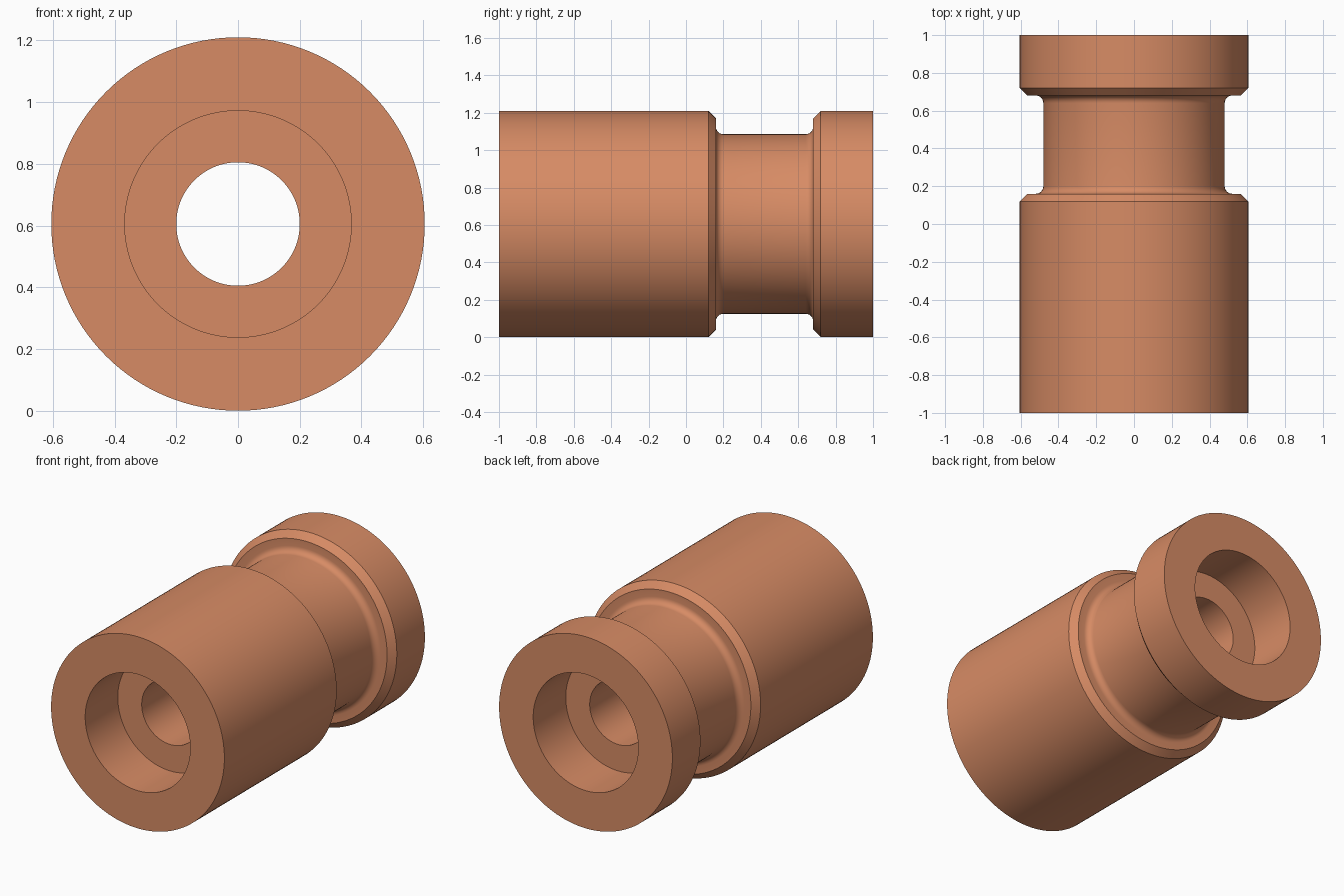
import bpy
import bmesh
from math import cos, sin, pi, radians
from mathutils import Vector

cube = bpy.data.objects.get("Cube")
if cube:
    bpy.data.objects.remove(cube, do_unlink=True)

OUTER, NECK, BORE, HOLE = 0.605, 0.48, 0.367, 0.2
CHAMFER = FILLET = 0.04
DEPTH = 0.325                        # counterbore depth at each end
GROOVE_FRONT, GROOVE_BACK = 0.16, 0.68
SEGMENTS = 128

# Copper material
copper = bpy.data.materials.new("copper")
copper.use_nodes = True
color = (0.68, 0.26, 0.13, 1)
copper.diffuse_color = color
copper.node_tree.nodes["Principled BSDF"].inputs["Base Color"].default_value = color


def fillet(y, radius, start, steps=6):
    """Quarter-circle (y, radius) points around a centre, starting at an angle."""
    return [(y + FILLET * cos(start + pi / 2 * i / steps),
             radius + FILLET * sin(start + pi / 2 * i / steps))
            for i in range(steps + 1)]


# Closed half-section as (y, radius): outside front to back, then the bore back to front
profile = [(-1, BORE), (-1, OUTER), (GROOVE_FRONT - CHAMFER, OUTER),
           (GROOVE_FRONT, OUTER - CHAMFER)]
profile += fillet(GROOVE_FRONT + FILLET, NECK + FILLET, pi)
profile += fillet(GROOVE_BACK - FILLET, NECK + FILLET, -pi / 2)
profile += [(GROOVE_BACK, OUTER - CHAMFER), (GROOVE_BACK + CHAMFER, OUTER),
            (1, OUTER), (1, BORE), (1 - DEPTH, BORE), (1 - DEPTH, HOLE),
            (DEPTH - 1, HOLE), (DEPTH - 1, BORE)]

# Revolve the section around the y axis
bm = bmesh.new()
verts = [bm.verts.new((0, y, r)) for y, r in profile]
edges = [bm.edges.new((a, b)) for a, b in zip(verts, verts[1:] + verts[:1])]
bmesh.ops.spin(bm, geom=verts + edges, cent=Vector(), axis=Vector((0, 1, 0)),
               angle=2 * pi, steps=SEGMENTS, use_duplicate=False)
bmesh.ops.remove_doubles(bm, verts=bm.verts, dist=0.0001)
bmesh.ops.recalc_face_normals(bm, faces=bm.faces)

mesh = bpy.data.meshes.new("grooved_sleeve")
bm.to_mesh(mesh)
bm.free()
mesh.materials.append(copper)
sleeve = bpy.data.objects.new("grooved_sleeve", mesh)
sleeve.location.z = OUTER
bpy.context.collection.objects.link(sleeve)

# Smooth curved surfaces, crisp rims
bpy.ops.object.select_all(action='DESELECT')
bpy.context.view_layer.objects.active = sleeve
sleeve.select_set(True)
bpy.ops.object.shade_smooth_by_angle(angle=radians(30))
